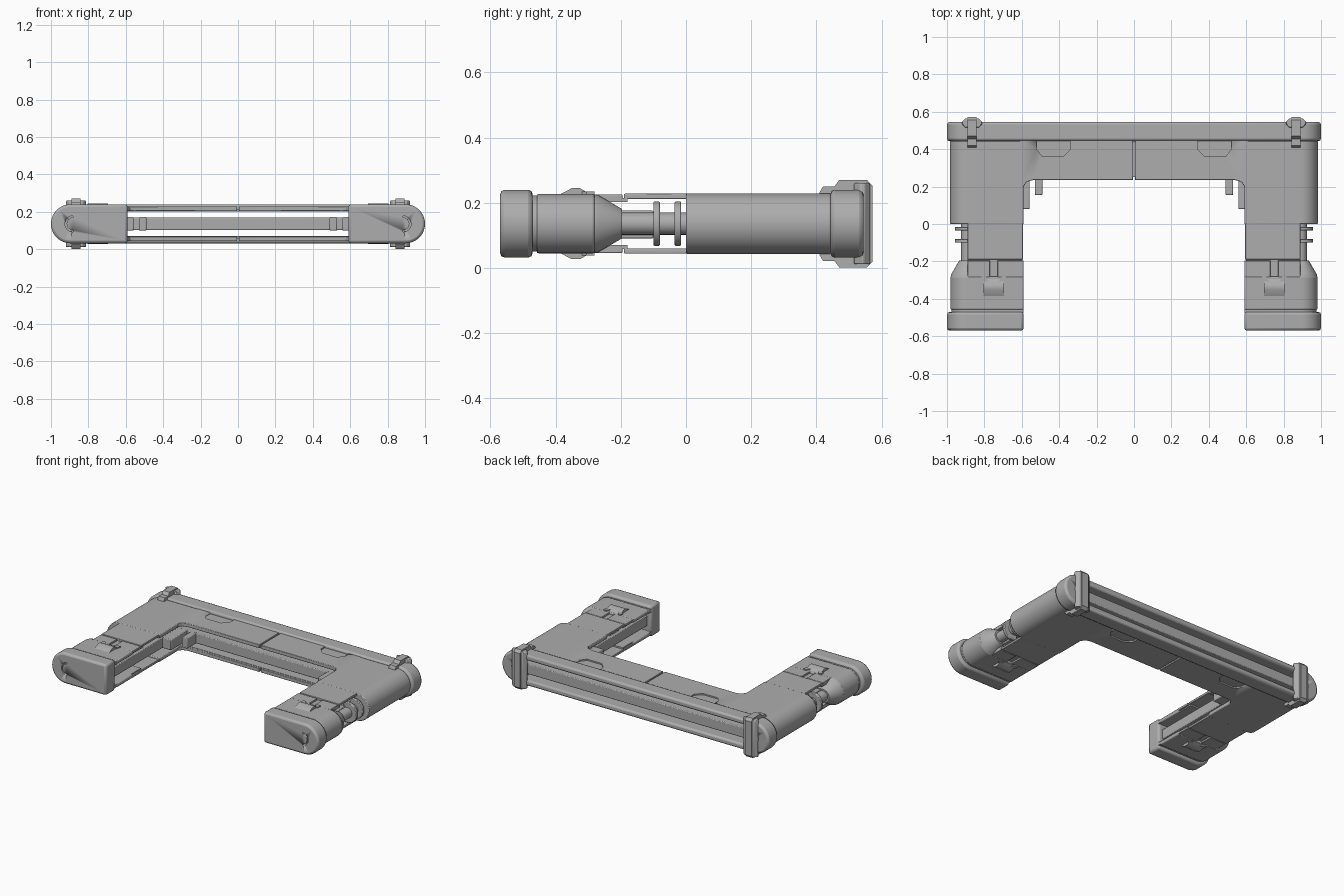
import bpy, bmesh, math

if "Cube" in bpy.data.objects:
    bpy.data.objects.remove(bpy.data.objects["Cube"], do_unlink=True)

MID = 0.136          # height of the horizontal symmetry plane
INNER, AXIS = 0.59, 0.89   # inner face and round axis of each arm

grey = bpy.data.materials.new("matte grey")
grey.use_nodes = True
grey.diffuse_color = (0.42, 0.42, 0.42, 1)
grey.node_tree.nodes["Principled BSDF"].inputs["Base Color"].default_value = grey.diffuse_color
grey.node_tree.nodes["Principled BSDF"].inputs["Roughness"].default_value = 0.7


def finish(name, bm, bevel=0.0, cutters=(), mirror="X"):
    """Turn a bmesh into an object mirrored about the model's middle planes."""
    bmesh.ops.recalc_face_normals(bm, faces=bm.faces)
    mesh = bpy.data.meshes.new(name)
    bm.to_mesh(mesh)
    bm.free()
    mesh.materials.append(grey)
    ob = bpy.data.objects.new(name, mesh)
    ob.location.z = MID
    bpy.context.collection.objects.link(ob)
    if bevel:
        mod = ob.modifiers.new("Bevel", "BEVEL")
        mod.width, mod.segments, mod.limit_method = bevel, 2, "ANGLE"
    for cutter in cutters:
        mod = ob.modifiers.new("Cut", "BOOLEAN")
        mod.object, mod.operation, mod.solver = cutter, "DIFFERENCE", "EXACT"
    if mirror:
        mod = ob.modifiers.new("Mirror", "MIRROR")
        mod.use_axis = ("X" in mirror, False, "Z" in mirror)
        mod.use_mirror_merge = False
    bpy.ops.object.select_all(action="DESELECT")
    ob.select_set(True)
    bpy.context.view_layer.objects.active = ob
    bpy.ops.object.shade_smooth_by_angle(angle=math.radians(32))
    return ob


def loft(name, rings, **opts):
    """Join matching closed outlines and cap both ends."""
    bm = bmesh.new()
    rows = [[bm.verts.new(p) for p in ring] for ring in rings]
    for a, b in zip(rows, rows[1:]):
        for i in range(len(a)):
            j = (i + 1) % len(a)
            bm.faces.new((a[i], a[j], b[j], b[i]))
    bm.faces.new(rows[0])
    bm.faces.new(rows[-1])
    return finish(name, bm, **opts)


def along_y(name, outline, y0, y1, **opts):
    return loft(name, [[(x, y, z) for x, z in outline] for y in (y0, y1)], **opts)


def along_x(name, outline, x0, x1, **opts):
    return loft(name, [[(x, y, z) for y, z in outline] for x in (x0, x1)], **opts)


def along_z(name, outline, z0, z1, **opts):
    return loft(name, [[(x, y, z) for x, y in outline] for z in (z0, z1)], **opts)


def box(name, x, y, z, **opts):
    return along_y(name, [(x[0], z[0]), (x[1], z[0]), (x[1], z[1]), (x[0], z[1])], *y, **opts)


def arc(cx, r, steps=24):
    angles = [-math.pi / 2 + math.pi * i / steps for i in range(steps + 1)]
    return [(cx + r * math.cos(a), r * math.sin(a)) for a in angles]


def rounded(x0, r, cx=AXIS):
    """Flat inner side, half-round outer side."""
    return [(x0, -r)] + arc(cx, r) + [(x0, r)]


def channel(r, h=0.066, depth=0.83):
    """Rounded outline with a slot opening towards the middle."""
    return rounded(INNER, r) + [(INNER, h), (depth, h), (depth, -h), (INNER, -h)]


def helper(ob):
    ob.hide_render = True
    ob.hide_viewport = True
    return ob


# Crescent slots in the end caps
crescent = arc(0.882, 0.043, 12) + arc(0.882, 0.034, 12)[::-1]
front_slot = helper(along_y("front_slot_cutter", crescent, -0.6, -0.54, mirror=""))
back_slot = helper(along_y("back_slot_cutter", crescent, 0.51, 0.6, mirror=""))

# Arms: front cap, recessed neck, collar, taper, main sleeve
along_y("front_cap", rounded(INNER, 0.104, 0.896), -0.57, -0.47, bevel=0.014,
        cutters=[front_slot])
along_y("cap_neck", channel(0.086), -0.475, -0.45)
along_y("arm_collar", channel(0.091), -0.458, -0.28, bevel=0.006)
loft("collar_taper", [[(x, y, z) for x, z in rounded(0.83, r)]
                      for y, r in ((-0.28, 0.09), (-0.27, 0.088), (-0.196, 0.045))])
along_y("arm_sleeve", channel(0.093, depth=0.86), 0.0, 0.445, bevel=0.005)
box("arm_rail", (0.62, 0.865), (-0.48, 0.46), (-0.034, 0.034), bevel=0.004)
box("rail_block", (0.64, 0.875), (-0.2, -0.1), (-0.045, 0.04), bevel=0.004)

# Exposed joint: sliding plates, rod and rings
box("slide_plate", (INNER + 0.004, AXIS), (-0.19, 0.01), (0.076, 0.092), bevel=0.003, mirror="XZ")
box("under_plate", (INNER + 0.01, AXIS), (-0.29, -0.18), (0.066, 0.078), mirror="XZ")
for side, x in (("inner", (INNER, 0.73)), ("outer", (0.77, AXIS))):
    box(side + "_tongue", x, (-0.285, -0.195), (0.074, 0.09), bevel=0.003, mirror="XZ")
along_y("joint_rod", rounded(0.82, 0.034), -0.22, 0.02)
for y in (-0.09, -0.025):
    along_y("joint_ring", rounded(0.86, 0.068), y - 0.01, y + 0.01, bevel=0.004)

# Latch on the collar: forked hump with a small pad behind
latch = [(0.685, -0.28), (0.685, -0.305), (0.715, -0.345), (0.785, -0.345), (0.815, -0.305),
         (0.815, -0.28), (0.795, -0.28), (0.77, -0.315), (0.73, -0.315), (0.705, -0.28)]
along_z("latch_fork", latch, 0.085, 0.098, mirror="XZ")
hump = [(-0.39, 0.088), (-0.35, 0.109), (-0.325, 0.109), (-0.29, 0.088)]
along_x("latch_hump", hump, 0.695, 0.805, mirror="XZ")

# Bridge: upper and lower plates with grip pockets, middle rail
grip = [(0.34, 0.45), (0.52, 0.45), (0.52, 0.4), (0.49, 0.36), (0.38, 0.36), (0.34, 0.4)]
grip_cutter = helper(along_z("grip_cutter", grip, 0.084, 0.12, mirror=""))
plate = [(0.005, 0.235), (0.54, 0.235), (0.575, 0.225), (INNER, 0.2), (0.61, 0.2),
         (0.61, 0.45), (0.005, 0.45)]
along_z("bridge_plate", plate, 0.068, 0.093, bevel=0.003, cutters=[grip_cutter], mirror="XZ")
box("bridge_underlay", (0.0, 0.6), (0.25, 0.45), (0.066, 0.08), mirror="XZ")
box("middle_rail", (-0.86, 0.86), (0.25, 0.525), (-0.034, 0.034), bevel=0.005, mirror="")

# Brackets in the inner corners
box("corner_bracket", (0.558, 0.63), (0.08, 0.26), (-0.036, 0.036), bevel=0.005)
box("rail_bracket", (0.49, 0.53), (0.155, 0.26), (-0.036, 0.036), bevel=0.005)

# Rear beam: long rails and rounded ends
box("rear_rail", (-0.86, 0.86), (0.445, 0.545), (0.066, 0.104), bevel=0.012, mirror="Z")
along_y("rear_end", rounded(0.85, 0.104, 0.896), 0.443, 0.545, bevel=0.014, cutters=[back_slot])

# Clamps holding the rear beam
strap = [(0.41, 0.085), (0.41, 0.097), (0.42, 0.114), (0.455, 0.114), (0.47, 0.134),
         (0.555, 0.134), (0.572, 0.116), (0.572, 0.0), (0.54, 0.0), (0.54, 0.085)]
along_x("clamp_strap", strap, 0.842, 0.89, mirror="XZ")
bar = [(0.812, 0.535), (0.83, 0.515), (0.902, 0.515), (0.92, 0.535),
       (0.92, 0.547), (0.902, 0.564), (0.83, 0.564), (0.812, 0.547)]
along_z("clamp_bar", bar, -0.124, 0.124, bevel=0.004)
